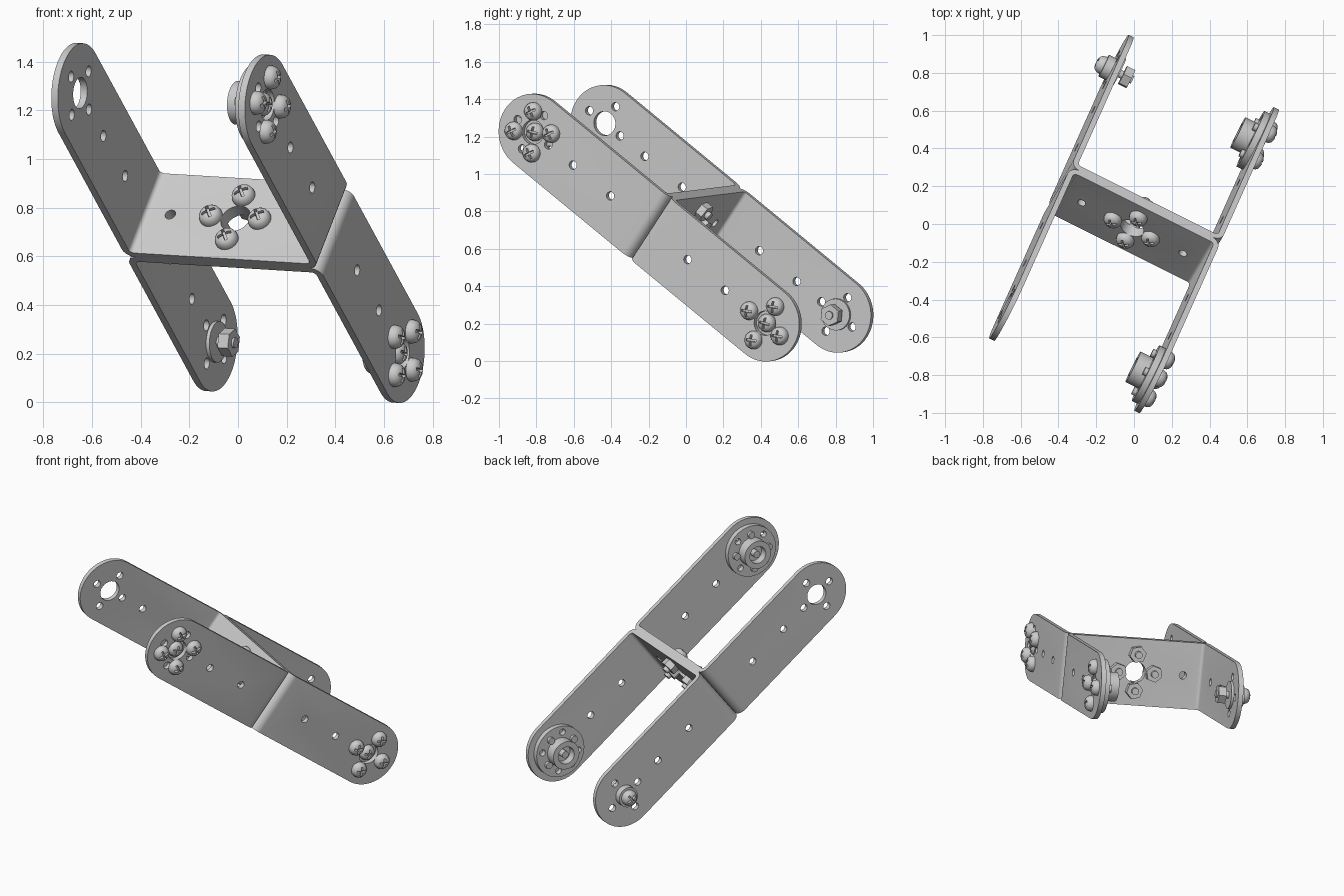
import bpy, bmesh, math
from mathutils import Vector, Matrix

if "Cube" in bpy.data.objects:
    bpy.data.objects.remove(bpy.data.objects["Cube"])

# Local frame: X across the two arms, Y along the arms, Z across the strip
X = Vector((0.893, -0.445, -0.055)).normalized()
Y = Vector((0.328, 0.729, -0.601))
Y = (Y - X * Y.dot(X)).normalized()
Z = X.cross(Y)
WORLD = Matrix.Translation((0, 0, 0.737)) @ Matrix((X, Y, Z)).transposed().to_4x4()

T, R, HALF, REACH, PITCH = 0.03, 0.205, 0.43, 0.85, 0.112
AX, AY = Vector((1, 0, 0)), Vector((0, 1, 0))

metal = bpy.data.materials.new("grey_metal")
metal.diffuse_color = (0.6, 0.6, 0.6, 1)
metal.use_nodes = True
metal.node_tree.nodes["Principled BSDF"].inputs["Base Color"].default_value = metal.diffuse_color


def frame(pos, z, x, spin=0.0):
    """Matrix with its Z along z and its X along x, at pos in the local frame."""
    rot = Matrix((x, z.cross(x), z)).transposed().to_4x4()
    return Matrix.Translation(pos) @ rot @ Matrix.Rotation(spin, 4, 'Z')


def prism(bm, pts, z0, z1, m=Matrix()):
    lo = [bm.verts.new(m @ Vector((x, y, z0))) for x, y in pts]
    hi = [bm.verts.new(m @ Vector((x, y, z1))) for x, y in pts]
    bm.faces.new(lo[::-1])
    bm.faces.new(hi)
    n = len(pts)
    for i in range(n):
        bm.faces.new((lo[i], lo[(i + 1) % n], hi[(i + 1) % n], hi[i]))


def arc(cx, cy, r, a0, a1, n):
    return [(cx + r * math.cos(math.radians(a0 + (a1 - a0) * i / n)),
             cy + r * math.sin(math.radians(a0 + (a1 - a0) * i / n))) for i in range(n + 1)]


def circle(r, n=24, cx=0, cy=0):
    return arc(cx, cy, r, 0, 360, n)[:-1]


def lathe(bm, profile, n=32):
    """Spin an (r, z) outline that starts and ends on the axis."""
    rings = []
    for r, z in profile:
        if r == 0:
            rings.append([bm.verts.new((0, 0, z))] * n)
        else:
            rings.append([bm.verts.new((x, y, z)) for x, y in circle(r, n)])
    for a, b in zip(rings, rings[1:]):
        for i in range(n):
            j = (i + 1) % n
            bm.faces.new(list(dict.fromkeys((a[i], a[j], b[j], b[i]))))


def to_mesh(bm, name):
    bmesh.ops.recalc_face_normals(bm, faces=bm.faces)
    me = bpy.data.meshes.new(name)
    bm.to_mesh(me)
    bm.free()
    me.materials.append(metal)
    return me


def add(name, me, m):
    ob = bpy.data.objects.new(name, me)
    bpy.context.collection.objects.link(ob)
    ob.matrix_world = WORLD @ m
    return ob


def carve(bm, name, *cuts):
    """Apply (operation, bmesh) booleans and return the finished mesh."""
    ob = add(name, to_mesh(bm, name), Matrix())
    helpers = [ob]
    for op, cutter in cuts:
        c = add("cutter", to_mesh(cutter, "cutter"), Matrix())
        c.hide_render = True
        helpers.append(c)
        mod = ob.modifiers.new("cut", 'BOOLEAN')
        mod.operation, mod.object, mod.solver = op, c, 'EXACT'
    bpy.context.view_layer.update()
    me = bpy.data.meshes.new_from_object(ob.evaluated_get(bpy.context.evaluated_depsgraph_get()))
    me.name = name
    for h in helpers:
        bpy.data.objects.remove(h)
    return me


def bracket(name, s):
    """Bent U strip with round ends; s is the direction of its arms along Y."""
    out, ro, end = HALF + T / 2, 0.05, REACH + R + 0.1
    cx = out - ro
    outer = [(out, end)] + arc(cx, ro, ro, 0, -90, 6)
    inner = arc(cx, ro, ro - T, -90, 0, 6) + [(out - T, end)]
    pts = outer + [(-x, y) for x, y in outer[::-1]]
    pts += [(-x, y) for x, y in inner[::-1]] + inner
    body, stadium, holes = bmesh.new(), bmesh.new(), bmesh.new()
    prism(body, [(x, s * y) for x, y in pts], -0.3, 0.3)
    side = frame((0, 0, 0), AX, AY)
    prism(stadium, [(-0.1 * s, -R)] + [(s * x, y) for x, y in arc(REACH, 0, R, -90, 90, 32)]
          + [(-0.1 * s, R)], -0.6, 0.6, side)
    # arm holes run through both arms, web holes through the web
    small = [(REACH - 0.293, 0), (REACH - 0.567, 0)]
    ring = [(PITCH, 0), (-PITCH, 0), (0, PITCH), (0, -PITCH)]
    small += [(REACH + x, y) for x, y in ring]
    for r, x, y in [(0.065, REACH, 0)] + [(0.023, *p) for p in small]:
        prism(holes, circle(r, 24, s * x, y), -0.6, 0.6, side)
    web = frame((0, 0, 0), -AY, AX)
    for r, x, y in [(0.065, 0, 0), (0.023, 0.3, 0), (0.023, -0.3, 0)] + [(0.023, *p) for p in ring]:
        prism(holes, circle(r, 24, x, y), -0.1, 0.1, web)
    add(name, carve(body, name, ('INTERSECT', stadium), ('DIFFERENCE', holes)), Matrix())


def screw_mesh(length):
    """Pan head screw with a cross recess; the head sits on z = 0."""
    bm, cross = bmesh.new(), bmesh.new()
    lathe(bm, [(0, 0.045), (0.02, 0.043), (0.036, 0.036), (0.045, 0.025), (0.049, 0.01),
               (0.049, 0), (0.022, 0), (0.022, -length), (0, -length)], 24)
    a, b = 0.006, 0.03
    prism(cross, [(b, -a), (b, a), (a, a), (a, b), (-a, b), (-a, a),
                  (-b, a), (-b, -a), (-a, -a), (-a, -b), (a, -b), (a, -a)], 0.022, 0.08)
    return carve(bm, "screw", ('DIFFERENCE', cross))


def simple(name, pts, z0, z1):
    bm = bmesh.new()
    prism(bm, pts, z0, z1)
    return to_mesh(bm, name)


# Two U brackets back to back
bracket("upper_bracket", -1)
bracket("lower_bracket", 1)

# Web screws and nuts
web_screw, nut = screw_mesh(0.125), simple("nut", circle(0.052, 6), -0.042, 0)
for k in range(4):
    a = k * math.pi / 2
    p = Vector((PITCH * math.cos(a), 0, PITCH * math.sin(a)))
    add("web_screw", web_screw, frame(p - AY * T, -AY, AX, a + 0.6))
    add("web_nut", nut, frame(p + AY * T, -AY, AX, a + 0.3))

# Round hubs on the inside of the right arms, with their screws
arm_screw, hub_screw = screw_mesh(0.085), screw_mesh(0.1)
for s, spin in ((-1, math.radians(33)), (1, 0.0)):
    label = "upper" if s < 0 else "lower"
    centre = Vector((HALF, s * REACH, 0))
    bm, holes = bmesh.new(), bmesh.new()
    lathe(bm, [(0, -T / 2), (0.165, -T / 2), (0.165, -0.05), (0.09, -0.05), (0.09, -0.125),
               (0.055, -0.125), (0.055, -0.07), (0, -0.07)], 48)
    for k in range(4):
        a = math.pi / 4 + k * math.pi / 2
        prism(holes, circle(0.02, 16, 0.125 * math.cos(a), 0.125 * math.sin(a)), -0.1, 0.1)
    add(label + "_hub", carve(bm, "hub", ('DIFFERENCE', holes)), frame(centre, AX, AY, spin))
    add(label + "_hub_screw", hub_screw, frame(centre - AX * T / 2, AX, AY, 0.4))
    for k in range(4):
        a = spin + k * math.pi / 2
        p = centre + Vector((T / 2, PITCH * math.cos(a), PITCH * math.sin(a)))
        add(label + "_arm_screw", arm_screw, frame(p, AX, AY, a + 0.5))

# Pivot bolt through the lower left arm
pivot = frame((-HALF, REACH, 0), -AX, AY)
add("pivot_sleeve", simple("pivot_sleeve", circle(0.064, 32), -T / 2, 0.06), pivot)
add("pivot_washer", simple("pivot_washer", circle(0.085, 32), -0.03, -T / 2), pivot)
add("pivot_nut", simple("pivot_nut", circle(0.058, 6), -0.1, -0.052), pivot)
add("pivot_screw", screw_mesh(0.17), pivot @ Matrix.Translation((0, 0, 0.06)))

# Smooth round surfaces, keep edges sharp
for ob in bpy.context.scene.objects:
    ob.select_set(True)
    bpy.context.view_layer.objects.active = ob
bpy.ops.object.shade_smooth_by_angle(angle=math.radians(30))
